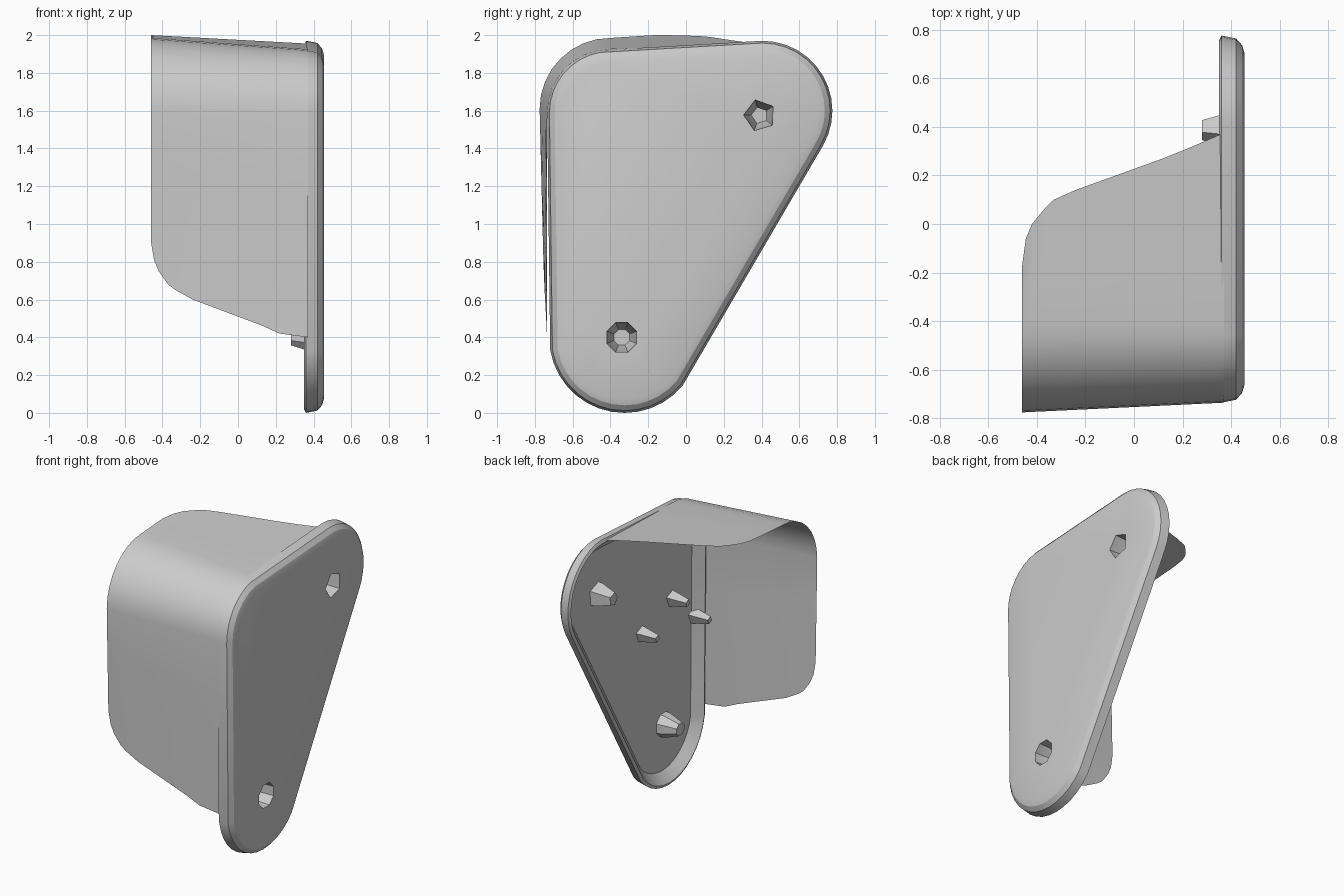
import bpy, bmesh, math
from mathutils import Vector

cube = bpy.data.objects.get("Cube")
if cube:
    bpy.data.objects.remove(cube, do_unlink=True)

grey = bpy.data.materials.new("plain grey")
grey.use_nodes = True
GREY = (0.6, 0.6, 0.6, 1)
grey.diffuse_color = GREY
grey.node_tree.nodes["Principled BSDF"].inputs["Base Color"].default_value = GREY


def finish(bm, name, angle=25, fix=True):
    if fix:
        bmesh.ops.recalc_face_normals(bm, faces=bm.faces[:])
    mesh = bpy.data.meshes.new(name)
    bm.to_mesh(mesh)
    bm.free()
    mesh.materials.append(grey)
    ob = bpy.data.objects.new(name, mesh)
    bpy.context.collection.objects.link(ob)
    if angle:
        bpy.ops.object.select_all(action='DESELECT')
        ob.select_set(True)
        bpy.context.view_layer.objects.active = ob
        bpy.ops.object.shade_smooth_by_angle(angle=math.radians(angle))
    return ob


def loft(bm, rings, closed=True):
    """Skin equal-length rings of points with quads."""
    rows = [[bm.verts.new(p) for p in ring] for ring in rings]
    n = len(rows[0])
    for a, b in zip(rows, rows[1:]):
        for i in range(n if closed else n - 1):
            j = (i + 1) % n
            bm.faces.new((a[i], a[j], b[j], b[i]))
    return rows


# Rounded triangle: hull of three corner circles (y, z, radius)
CORNERS = [(-0.325, 0.40, 0.40), (0.405, 1.60, 0.37), (-0.40, 1.59, 0.335)]


def outline(x, inset, steps=36):
    pts = []
    for i in range(steps):
        t = math.tau * i / steps
        c, s = math.cos(t), math.sin(t)
        y, z, r = max(CORNERS, key=lambda k: k[0] * c + k[1] * s + k[2])
        pts.append((x, y + (r - inset) * c, z + (r - inset) * s))
    return pts


# Side panel: a shallow dish with a bevelled rim
bm = bmesh.new()
rows = loft(bm, [outline(x, d) for x, d in (
    (0.455, 0.075), (0.445, 0.04), (0.42, 0.012), (0.36, 0.0), (0.35, 0.02), (0.41, 0.085))])
bm.faces.new(rows[0])
bm.faces.new(rows[-1])
panel = finish(bm, "side_panel", 0)


# Blind screw holes: cutter through the panel and a tapered cup behind it
def cup_ring(x, y, z, r, sides, turn):
    return [(x, y + r * math.cos(turn + math.tau * i / sides),
             z + r * math.sin(turn + math.tau * i / sides)) for i in range(sides)]


for label, y, z, sides, turn in (("upper", 0.39, 1.575, 5, 0.6), ("lower", -0.34, 0.40, 8, 0.39)):
    bm = bmesh.new()
    ends = loft(bm, [cup_ring(x, y, z, 0.085, sides, turn) for x in (0.5, 0.3)])
    for ring in ends:
        bm.faces.new(ring)
    cutter = finish(bm, label + "_hole_cutter", 0)
    cutter.hide_render = True
    cut = panel.modifiers.new(label + "_hole", 'BOOLEAN')
    cut.operation = 'DIFFERENCE'
    cut.solver = 'EXACT'
    cut.object = cutter
    bpy.ops.object.select_all(action='DESELECT')
    panel.select_set(True)
    bpy.context.view_layer.objects.active = panel
    bpy.ops.object.modifier_apply(modifier=cut.name)
    bpy.data.objects.remove(cutter, do_unlink=True)

    bm = bmesh.new()
    cup = loft(bm, [cup_ring(x, y, z, r, sides, turn)
                    for x, r in ((0.45, 0.085), (0.38, 0.08), (0.28, 0.045))])
    bm.faces.new(cup[-1])
    finish(bm, label + "_screw_cup")

bpy.ops.object.select_all(action='DESELECT')
panel.select_set(True)
bpy.context.view_layer.objects.active = panel
bpy.ops.object.shade_smooth_by_angle(angle=math.radians(25))

# Wrap-around sheet: columns of (x, lowest z on the front, furthest y on the top)
COLUMNS = [(-0.46, 0.90, -0.17), (-0.445, 0.81, -0.06), (-0.42, 0.75, 0.0), (-0.37, 0.68, 0.06),
           (-0.33, 0.65, 0.10), (-0.24, 0.60, 0.14), (0.12, 0.465, 0.27), (0.22, 0.42, 0.31),
           (0.37, 0.40, 0.375)]


def sheet_column(x, low, far):
    t = (x + 0.46) / 0.83
    r = 0.375 - 0.04 * t
    cy, cz = -0.40, 1.61 - 0.02 * t
    front = cy - r
    pts = [(x, front + 0.03 * (1 - k) * (1.6 - low) / 1.2 * (1 - t), low + (cz - low) * k)
           for k in (0, 0.33, 0.67)]
    for i in range(9):
        a = math.pi - math.pi / 2 * i / 8
        pts.append((x, cy + r * math.cos(a), cz + r * math.sin(a)))
    top, end = cz + r, 2.0 - 0.045 * t
    for k in (0.33, 0.67, 1):
        pts.append((x, cy + (far - cy) * k, top + (end - top) * k))
    return pts


bm = bmesh.new()
loft(bm, [sheet_column(*c) for c in COLUMNS], closed=False)
finish(bm, "wrap_sheet", 40)

# Small pegs on the inner side of the panel
for i, (y, z) in enumerate(((-0.42, 1.24), (-0.09, 1.12), (-0.66, 1.03))):
    bm = bmesh.new()
    peg = loft(bm, [cup_ring(x, y, z, r, 4, 0.4) for x, r in ((0.42, 0.055), (0.28, 0.025))])
    for ring in peg:
        bm.faces.new(ring)
    finish(bm, "inner_peg_%d" % (i + 1), 0)
